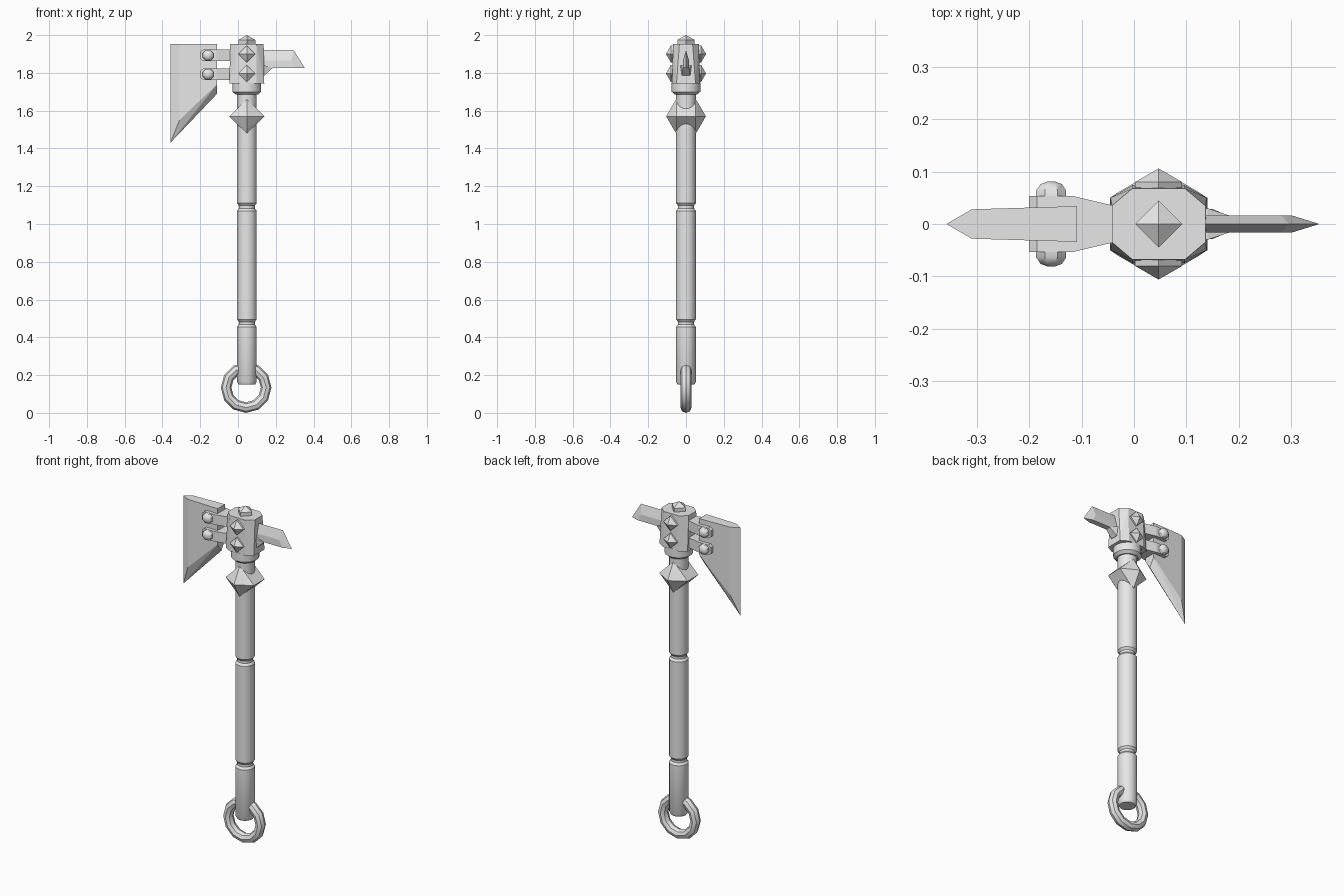
import bpy, bmesh, math
from mathutils import Vector, Matrix

cube = bpy.data.objects.get("Cube")
if cube:
    bpy.data.objects.remove(cube, do_unlink=True)

steel = bpy.data.materials.new("plain grey")
steel.use_nodes = True
GREY = (0.8, 0.8, 0.8, 1)
steel.diffuse_color = GREY
steel.node_tree.nodes["Principled BSDF"].inputs["Base Color"].default_value = GREY

CX = 0.047  # shaft axis


def finish(name, bm, smooth=False):
    bmesh.ops.recalc_face_normals(bm, faces=bm.faces)
    mesh = bpy.data.meshes.new(name)
    bm.to_mesh(mesh)
    bm.free()
    mesh.materials.append(steel)
    obj = bpy.data.objects.new(name, mesh)
    bpy.context.collection.objects.link(obj)
    if smooth:
        bpy.ops.object.select_all(action="DESELECT")
        obj.select_set(True)
        bpy.context.view_layer.objects.active = obj
        bpy.ops.object.shade_smooth_by_angle(angle=math.radians(35))
    return obj


def hull(name, points):
    """Flat-faced convex solid around the points."""
    bm = bmesh.new()
    for p in points:
        bm.verts.new(p)
    bmesh.ops.convex_hull(bm, input=bm.verts)
    bmesh.ops.dissolve_limit(bm, angle_limit=0.01, verts=bm.verts, edges=bm.edges)
    return finish(name, bm)


def both(points):
    """Repeat points on the front and back."""
    return [(x, s * y, z) for x, y, z in points for s in (-1, 1)]


def lathe(name, profile, sides, matrix):
    """Turn (radius, height) pairs round an axis and close the ends."""
    bm = bmesh.new()
    rings = []
    for r, h in profile:
        ring = []
        for i in range(sides):
            a = math.tau * (i + 0.5) / sides
            ring.append(bm.verts.new(matrix @ Vector((r * math.cos(a), r * math.sin(a), h))))
        rings.append(ring)
    for low, high in zip(rings, rings[1:]):
        for i in range(sides):
            j = (i + 1) % sides
            bm.faces.new((low[i], low[j], high[j], high[i]))
    bm.faces.new(rings[0][::-1])
    bm.faces.new(rings[-1])
    return finish(name, bm, smooth=True)


def stud(name, origin, direction, size, base, tip):
    """Diamond-shaped block with a pyramid on top."""
    turn = Vector((0, 0, 1)).rotation_difference(Vector(direction)).to_matrix()
    pts = [(0, 0, tip)]
    for h in (0, base):
        pts += [(size, 0, h), (-size, 0, h), (0, size, h), (0, -size, h)]
    hull(name, [Vector(origin) + turn @ Vector(p) for p in pts])


# Shaft with two grooves
profile = [(0.045, 0.15), (0.053, 0.165)]
for z in (0.475, 1.09):
    profile += [(0.053, z - 0.02), (0.043, z - 0.007), (0.043, z + 0.007), (0.053, z + 0.02)]
profile += [(0.053, 1.75)]
axis = Matrix.Translation((CX, 0, 0))
lathe("shaft", profile, 16, axis)

# Collar under the head
lathe("collar", [(0.06, 1.685), (0.077, 1.70), (0.077, 1.75)], 16, axis)

# Hanging ring
bm = bmesh.new()
rows = []
for i in range(12):
    a = math.tau * i / 12
    row = []
    for j in range(8):
        b = math.tau * j / 8
        r = 0.106 + 0.028 * math.cos(b)
        row.append(bm.verts.new((0.043 + r * math.sin(a), 0.029 * math.sin(b), 0.134 - r * math.cos(a))))
    rows.append(row)
for i in range(12):
    for j in range(8):
        n, k = (i + 1) % 12, (j + 1) % 8
        bm.faces.new((rows[i][j], rows[n][j], rows[n][k], rows[i][k]))
finish("hanging_ring", bm, smooth=True)

# Spiked diamond block on the shaft
pts = [(CX, 0.105, 1.57)]
for half, y in ((0.093, 0.05), (0.073, 0.063)):
    for dx, dz in ((1, 0), (-1, 0), (0, 1), (0, -1)):
        pts.append((CX + dx * half, y, 1.57 + dz * half))
hull("diamond_block", both(pts))

# Eight-sided head, slightly fuller at the bottom
pts = []
for s in (-1, 1):
    pts += [(CX + s * 0.089, 0.035, 1.953), (CX + s * 0.05, 0.068, 1.953),
            (CX + s * 0.092, 0.05, 1.745), (CX + s * 0.05, 0.074, 1.745)]
hull("head", both(pts))

# Studs on the head
stud("top_stud", (CX, 0, 1.945), (0, 0, 1), 0.045, 0.03, 0.055)
for side, s in (("front", -1), ("back", 1)):
    for level, z in (("upper", 1.90), ("lower", 1.797)):
        stud(f"{side}_{level}_stud", (CX, s * 0.06, z), (0, s, 0), 0.045, 0.02, 0.046)

# Axe blade, sharpened along the outer and lower edges
hull("blade", both([
    (-0.358, 0, 1.953), (-0.358, 0, 1.43), (-0.11, 0, 1.69),
    (-0.31, 0.028, 1.953), (-0.11, 0.034, 1.953),
    (-0.11, 0.034, 1.74), (-0.31, 0.028, 1.55)]))

# Straps holding the blade, each with a rivet per side
for level, z in (("upper", 1.893), ("lower", 1.793)):
    pts = []
    for dz in (-0.03, 0.03):
        pts += [(-0.2, 0.053, z + dz * 0.6), (-0.185, 0.053, z + dz),
                (-0.115, 0.053, z + dz), (-0.03, 0.033, z + dz)]
    hull(f"{level}_strap", both(pts))
    for side, s in (("front", 1), ("back", -1)):
        spin = Matrix.Rotation(s * math.pi / 2, 4, "X")
        lathe(f"{level}_{side}_rivet",
              [(0.031, 0.045), (0.031, 0.064), (0.022, 0.076), (0.008, 0.081)], 8,
              Matrix.Translation((-0.158, 0, z)) @ spin)

# Back spike with a roof-shaped top and sharpened tip
hull("back_spike", both([
    (0.10, 0, 1.92), (0.295, 0, 1.92), (0.354, 0, 1.825),
    (0.10, 0.016, 1.865), (0.282, 0.016, 1.865),
    (0.10, 0.016, 1.825), (0.302, 0.016, 1.825)]))
hull("spike_gusset", both([
    (0.11, 0.03, 1.84), (0.14, 0.03, 1.84), (0.182, 0.016, 1.825),
    (0.14, 0.022, 1.785), (0.11, 0.022, 1.785)]))
